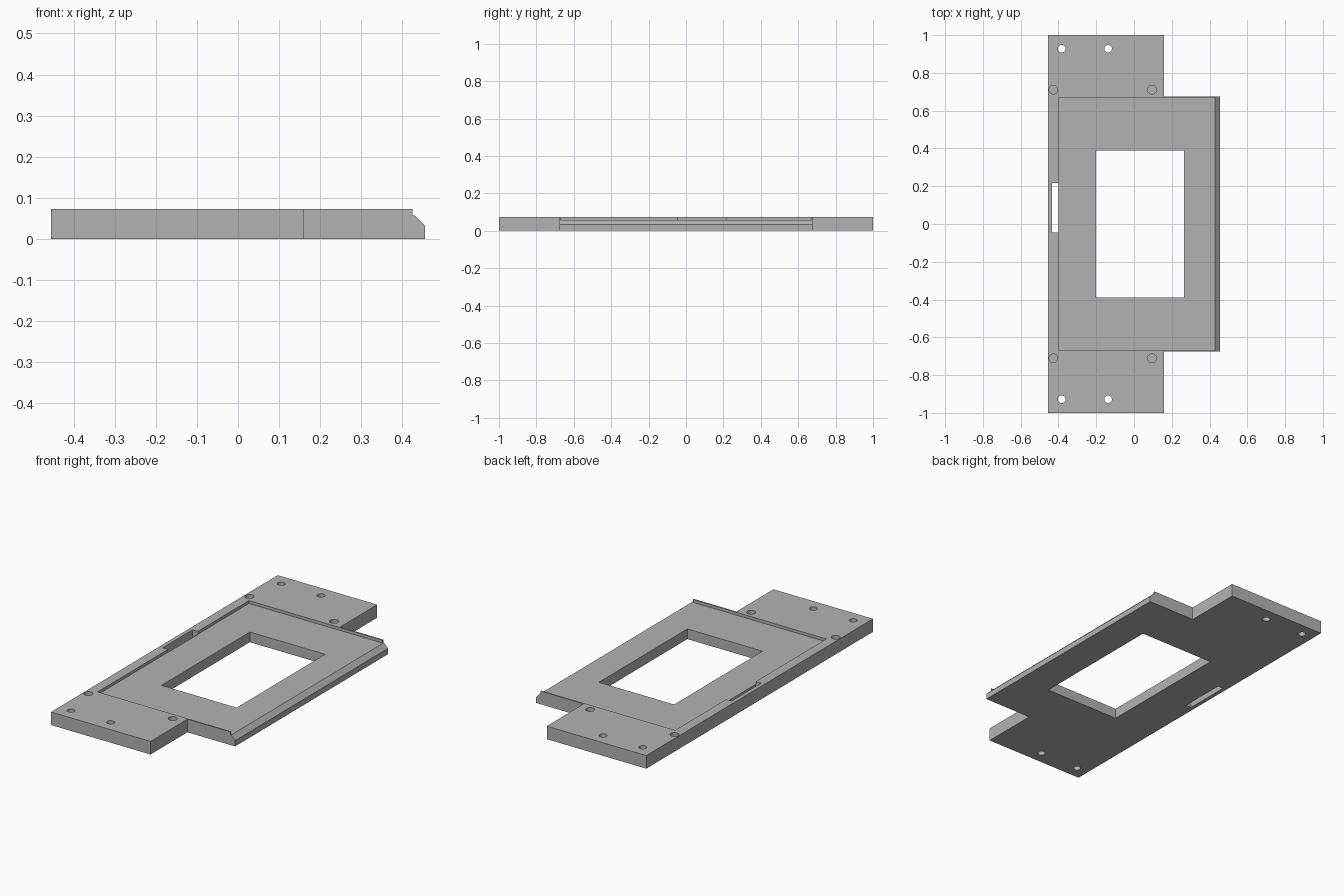
import bpy, bmesh, math
from mathutils import Vector

if "Cube" in bpy.data.objects:
    bpy.data.objects.remove(bpy.data.objects["Cube"], do_unlink=True)

HEIGHT = 0.073
FLOOR = 0.057
TOP = 0.1       # cutters reach above the plate
UNDER = -0.05   # through cutters reach below it

grey = bpy.data.materials.new("matte grey")
grey.use_nodes = True
grey.diffuse_color = (0.45, 0.45, 0.45, 1)
grey.node_tree.nodes["Principled BSDF"].inputs["Base Color"].default_value = grey.diffuse_color


def prism(name, points, direction):
    """Extrude a closed outline of 3D points along a direction."""
    bm = bmesh.new()
    face = bm.faces.new([bm.verts.new(p) for p in points])
    geom = bmesh.ops.extrude_face_region(bm, geom=[face])["geom"]
    moved = [g for g in geom if isinstance(g, bmesh.types.BMVert)]
    bmesh.ops.translate(bm, vec=Vector(direction), verts=moved)
    bmesh.ops.recalc_face_normals(bm, faces=bm.faces)
    mesh = bpy.data.meshes.new(name)
    bm.to_mesh(mesh)
    bm.free()
    mesh.materials.append(grey)
    obj = bpy.data.objects.new(name, mesh)
    bpy.context.collection.objects.link(obj)
    return obj


def box(name, x0, x1, y0, y1, z0):
    outline = [(x0, y0, z0), (x1, y0, z0), (x1, y1, z0), (x0, y1, z0)]
    return prism(name, outline, (0, 0, TOP - z0))


def cylinder(name, x, y, radius, z0, sides=32):
    angles = [math.tau * i / sides for i in range(sides)]
    ring = [(x + radius * math.cos(a), y + radius * math.sin(a), z0) for a in angles]
    return prism(name, ring, (0, 0, TOP - z0))


# Plate with a wide middle section on its left side
half = [(0.16, 1), (0.16, 0.675), (0.455, 0.675)]
side = [(x, -y) for x, y in half] + [(x, y) for x, y in reversed(half)]
outline = [(-0.455, -1)] + side + [(-0.455, 1)]
plate = prism("mounting_plate", [(x, y, 0) for x, y in outline], (0, 0, HEIGHT))

# Recess, window, slot and bevelled edge
edge = [(0.425, TOP), (0.425, FLOOR), (0.43, FLOOR), (0.455, 0.032),
        (0.5, 0.032), (0.5, TOP)]
cutters = [
    box("recess_cutter", -0.4, 0.5, -0.667, 0.667, FLOOR),
    box("window_cutter", -0.2, 0.265, -0.39, 0.39, UNDER),
    box("slot_cutter", -0.433, -0.399, -0.045, 0.217, UNDER),
    prism("edge_cutter", [(x, -0.8, z) for x, z in edge], (0, 1.6, 0)),
]

# Through holes at the ends, blind holes near the recess corners
for s in (-1, 1):
    for x in (-0.383, -0.137):
        cutters.append(cylinder("screw_hole_cutter", x, s * 0.928, 0.02, UNDER))
    for x in (-0.427, 0.095):
        cutters.append(cylinder("blind_hole_cutter", x, s * 0.711, 0.023, 0.035))

bpy.context.view_layer.objects.active = plate
for cutter in cutters:
    cutter.hide_render = True
    cut = plate.modifiers.new("cut", "BOOLEAN")
    cut.operation = "DIFFERENCE"
    cut.solver = "EXACT"
    cut.object = cutter
    bpy.ops.object.modifier_apply(modifier=cut.name)
    bpy.data.objects.remove(cutter, do_unlink=True)

# Smooth hole walls, sharp edges elsewhere
bpy.ops.object.select_all(action="DESELECT")
plate.select_set(True)
bpy.ops.object.shade_smooth_by_angle(angle=math.radians(25))
